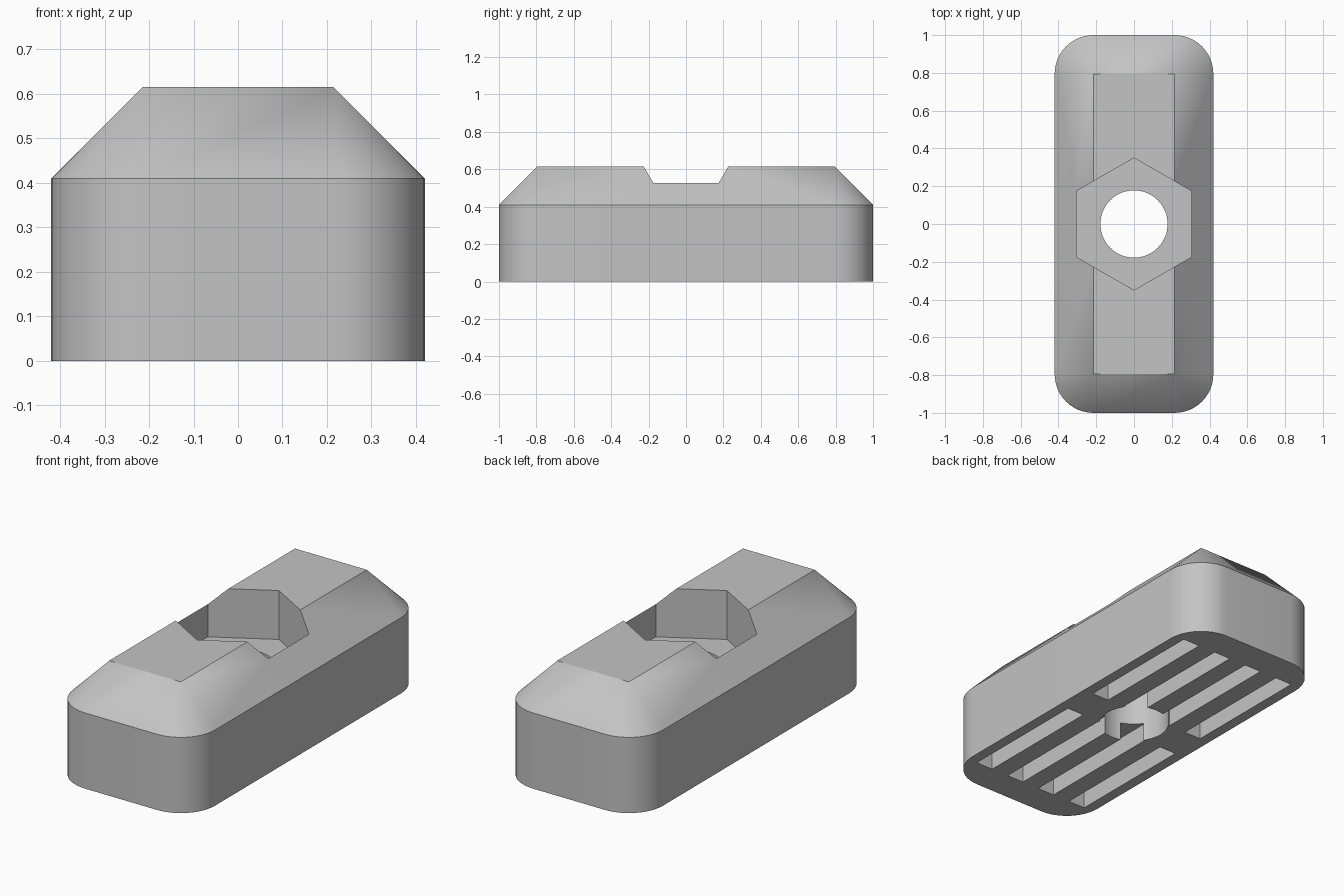
import bpy, bmesh, math

cube = bpy.data.objects.get("Cube")
if cube:
    bpy.data.objects.remove(cube, do_unlink=True)

HALF_X, HALF_Y, SHOULDER, TOP, ROUND = 0.42, 1.0, 0.41, 0.615, 0.205

grey = bpy.data.materials.new("plain grey")
grey.use_nodes = True
colour = (0.55, 0.55, 0.55, 1)
grey.diffuse_color = colour
grey.node_tree.nodes["Principled BSDF"].inputs["Base Color"].default_value = colour


def make_object(name, bm):
    bmesh.ops.recalc_face_normals(bm, faces=bm.faces)
    mesh = bpy.data.meshes.new(name)
    bm.to_mesh(mesh)
    bm.free()
    mesh.materials.append(grey)
    obj = bpy.data.objects.new(name, mesh)
    bpy.context.collection.objects.link(obj)
    return obj


def prism(bm, outline, z0, z1):
    """Upright solid over a flat outline."""
    low, high = ([bm.verts.new((x, y, z)) for x, y in outline] for z in (z0, z1))
    bm.faces.new(low)
    bm.faces.new(high)
    for i in range(len(outline)):
        j = (i + 1) % len(outline)
        bm.faces.new((low[i], low[j], high[j], high[i]))


def polygon(radius, sides, start=0.0):
    return [(radius * math.cos(start + math.tau * i / sides),
             radius * math.sin(start + math.tau * i / sides)) for i in range(sides)]


def rounded_outline(radius, steps=12):
    points = []
    corners = ((1, 1), (-1, 1), (-1, -1), (1, -1))
    for quarter, (sx, sy) in enumerate(corners):
        for i in range(steps + 1):
            a = (quarter + i / steps) * math.pi / 2
            points.append((sx * (HALF_X - ROUND) + radius * math.cos(a),
                           sy * (HALF_Y - ROUND) + radius * math.sin(a)))
    return points


# Body: rounded block whose sloped shoulders close to a sharp-cornered top
bm = bmesh.new()
outline = rounded_outline(ROUND)
prism(bm, outline, 0, SHOULDER)
bm.verts.ensure_lookup_table()
rim = bm.verts[len(outline):]
bmesh.ops.delete(bm, geom=[f for f in bm.faces if all(v in rim for v in f.verts)],
                 context='FACES_ONLY')
top = [bm.verts.new((x, y, TOP)) for x, y in rounded_outline(0)]
for i in range(len(rim)):
    j = (i + 1) % len(rim)
    bm.faces.new((rim[i], rim[j], top[j], top[i]))
bm.faces.new(top)
bmesh.ops.remove_doubles(bm, verts=bm.verts, dist=0.0001)
body = make_object("clamp_body", bm)


def cut(name, bm):
    cutter = make_object(name, bm)
    cutter.hide_render = True
    mod = body.modifiers.new(name, 'BOOLEAN')
    mod.operation = 'DIFFERENCE'
    mod.solver = 'EXACT'
    mod.object = cutter
    bpy.context.view_layer.objects.active = body
    bpy.ops.object.modifier_apply(modifier=name)
    bpy.data.objects.remove(cutter, do_unlink=True)


# Hexagonal nut pocket in the top
bm = bmesh.new()
prism(bm, polygon(0.35, 6, math.pi / 2), 0.35, 0.8)
cut("nut_pocket", bm)

# Bolt hole right through
bm = bmesh.new()
prism(bm, polygon(0.178, 64), -0.1, 0.7)
cut("bolt_hole", bm)

# Eight grip slots in the underside
bm = bmesh.new()
for x in (-0.31, -0.103, 0.103, 0.31):
    for side in (-1, 1):
        near, far = side * 0.1, side * 0.83
        prism(bm, [(x - 0.051, near), (x + 0.051, near),
                   (x + 0.051, far), (x - 0.051, far)], -0.1, 0.1)
cut("grip_slots", bm)

# Smooth rounded corners, sharp edges elsewhere
bpy.ops.object.select_all(action='DESELECT')
body.select_set(True)
bpy.context.view_layer.objects.active = body
bpy.ops.object.shade_smooth_by_angle(angle=math.radians(25))
